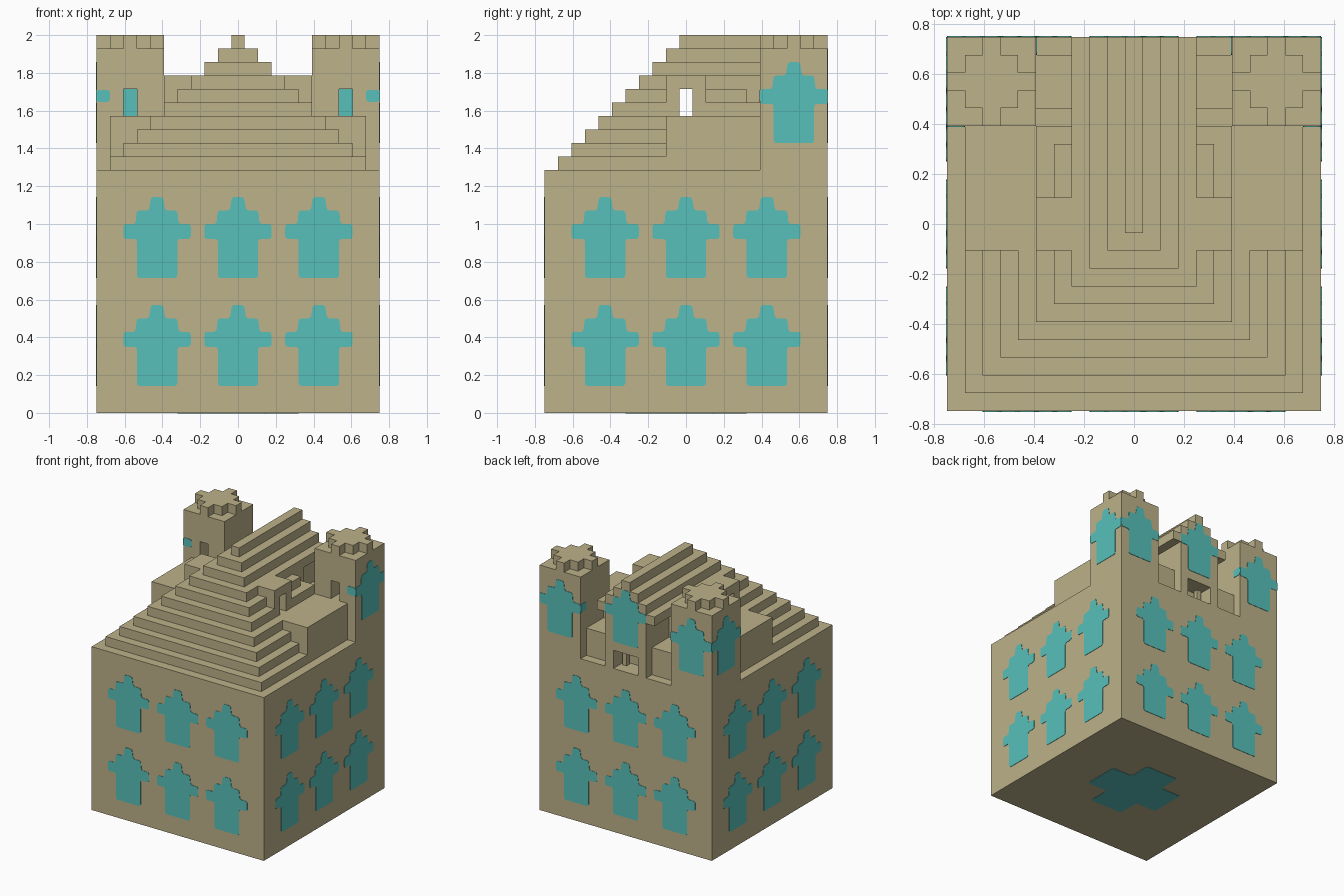
import bpy, bmesh
from mathutils import Matrix, Vector

if "Cube" in bpy.data.objects:
    bpy.data.objects.remove(bpy.data.objects["Cube"])

U = 1 / 14          # one building block
HALF = 10.5         # half width of the base, in blocks


def material(name, colour):
    m = bpy.data.materials.new(name)
    m.use_nodes = True
    m.diffuse_color = colour
    m.node_tree.nodes["Principled BSDF"].inputs["Base Color"].default_value = colour
    return m


SAND = material("sandstone", (0.509, 0.445, 0.254, 1))
TEAL = material("teal", (0.095, 0.527, 0.491, 1))


def finish(name, bm, mat):
    bmesh.ops.recalc_face_normals(bm, faces=bm.faces)
    mesh = bpy.data.meshes.new(name)
    bm.to_mesh(mesh)
    bm.free()
    mesh.materials.append(mat)
    obj = bpy.data.objects.new(name, mesh)
    bpy.context.collection.objects.link(obj)
    return obj


def blocks(name, boxes):
    """Join boxes given as (x0, x1, y0, y1, z0, z1) in blocks."""
    bm = bmesh.new()
    for x0, x1, y0, y1, z0, z1 in boxes:
        centre = Vector((x0 + x1, y0 + y1, z0 + z1)) * U / 2
        size = Matrix.Diagonal(((x1 - x0) * U, (y1 - y0) * U, (z1 - z0) * U, 1))
        bmesh.ops.create_cube(bm, size=1, matrix=Matrix.Translation(centre) @ size)
    return finish(name, bm, SAND)


def plate(name, outline, origin, normal, up=(0, 0, 1), rounding=0.014):
    """Thin flat plate lying on a wall; the outline is in blocks."""
    n, v = Vector(normal), Vector(up)
    r = v.cross(n)
    m = Matrix((r, v, n)).transposed().to_4x4()
    m.translation = Vector(origin) * U
    bm = bmesh.new()
    bm.faces.new([bm.verts.new((a * U, b * U, 0)) for a, b in outline])
    if rounding:
        bmesh.ops.bevel(bm, geom=bm.verts[:], offset=rounding, segments=2,
                        profile=0.5, affect='VERTICES')
    out = bmesh.ops.extrude_face_region(bm, geom=bm.faces[:])["geom"]
    bmesh.ops.translate(bm, vec=(0, 0, 0.003),
                        verts=[e for e in out if isinstance(e, bmesh.types.BMVert)])
    bm.transform(m)
    return finish(name, bm, TEAL)


def mirrored(half):
    return half + [(-a, b) for a, b in reversed(half)]


def rect(w, h):
    return [(-w / 2, 0), (w / 2, 0), (w / 2, h), (-w / 2, h)]


# Main block
blocks("base", [(-HALF, HALF, -HALF, HALF, 0, 18)])

# Stepped roof: low steps stop at the side terraces, high ones run to the back
for k in range(10):
    h, z = 9.5 - k, 18 + k
    if k < 4:
        parts = [(-h, h, -h, -1.5, z, z + 1)]
    elif k < 6:
        parts = [(-h, h, -h, -1.5, z, z + 1), (-h, h, 1.5, h, z, z + 1)]
    else:
        parts = [(-h, h, -h, HALF, z, z + 1)]
    blocks(f"roof_step_{k + 1}", parts)

# Side terraces and the block behind them
blocks("terraces", [(-9.5, 9.5, -1.5, 5.5, 18, 22), (-5.5, 5.5, 5.5, 6.5, 18, 22)])

# Cross dormer with an open passage
blocks("dormer", [(-5.5, 5.5, -1.5, -0.5, 22, 25), (-5.5, 5.5, 0.5, 1.5, 22, 25),
                  (-5.5, 5.5, -0.5, 0.5, 24, 25)])

# Rear gable with a porch opening and two posts
gable = [(-3.5, 3.5, 4.5, 6.5, 22, 24), (-2.5, 2.5, 6.5, 8.5, 18, 24),
         (-2.5, 2.5, 8.5, HALF, 20, 24)]
for s in (-1, 1):
    a, b = sorted((1.5 * s, 2.5 * s))
    gable.append((a, b, 8.5, HALF, 18, 20))
    gable.append((s - 0.25, s + 0.25, 8.75, 9.25, 18, 20))
blocks("rear_gable", gable)

# Towers, recessed rear walls and crenellated caps
for side, s in (("left", 1), ("right", -1)):
    def span(a, b):
        return tuple(sorted((a * s, b * s)))

    blocks(f"{side}_rear_wall", [span(2.5, 5.5) + (6.5, 9.5, 18, 21)])
    blocks(f"{side}_tower", [
        span(5.5, HALF) + (5.5, HALF, 18, 22),
        span(5.5, HALF) + (5.5, HALF, 24, 27),
        span(5.5, 7.5) + (5.5, HALF, 22, 24),
        span(8.5, HALF) + (5.5, HALF, 22, 24),
        span(7.5, 8.5) + (9.5, HALF, 22, 24)])
    c = 8 * s
    blocks(f"{side}_tower_cap", [
        (c - 1.5, c + 1.5, 6.5, 9.5, 27, 28),
        (c - 2.5, c - 1.5, 7.5, 8.5, 27, 28), (c + 1.5, c + 2.5, 7.5, 8.5, 27, 28),
        (c - 0.5, c + 0.5, 5.5, 6.5, 27, 28), (c - 0.5, c + 0.5, 9.5, HALF, 27, 28)])
    plate(f"{side}_tower_slit", rect(1, 2), (c, 9.5, 22), (0, -1, 0), rounding=0)
    # Window arms carried round the tower corners
    plate(f"{side}_tower_front_patch", rect(1, 0.9), (10 * s, 5.5, 23.05), (0, -1, 0))
    plate(f"{side}_tower_inner_patch", rect(1, 0.9), (5.5 * s, 10, 23.05), (-s, 0, 0))

# Painted windows on the four walls
WINDOW = mirrored([(1.5, 0), (1.5, 2.9), (2.5, 2.9), (2.5, 4), (1.6, 4),
                   (1.5, 5), (0.6, 5), (0.45, 6)])
walls = {"front": (0, -1, 0), "back": (0, 1, 0), "left": (1, 0, 0), "right": (-1, 0, 0)}
for wall, n in walls.items():
    n = Vector(n)
    along = Vector((abs(n.y), abs(n.x), 0))
    spots = [(t, z) for t in (-6, 0, 6) for z in (2, 10)]
    if wall == "back":
        spots += [(-8, 20), (8, 20), (0, 21)]
    elif wall != "front":
        spots.append((8, 20))
    for i, (t, z) in enumerate(spots):
        plate(f"{wall}_window_{i + 1}", WINDOW,
              n * HALF + along * t + Vector((0, 0, z)), n)

# Painted cross on the underside
L, W = 4.5, 2
cross = mirrored([(W, -L), (W, -W), (L, -W), (L, W), (W, W), (W, L)])
plate("underside_cross", cross, (0, 0, 0), (0, 0, -1), up=(0, 1, 0))
